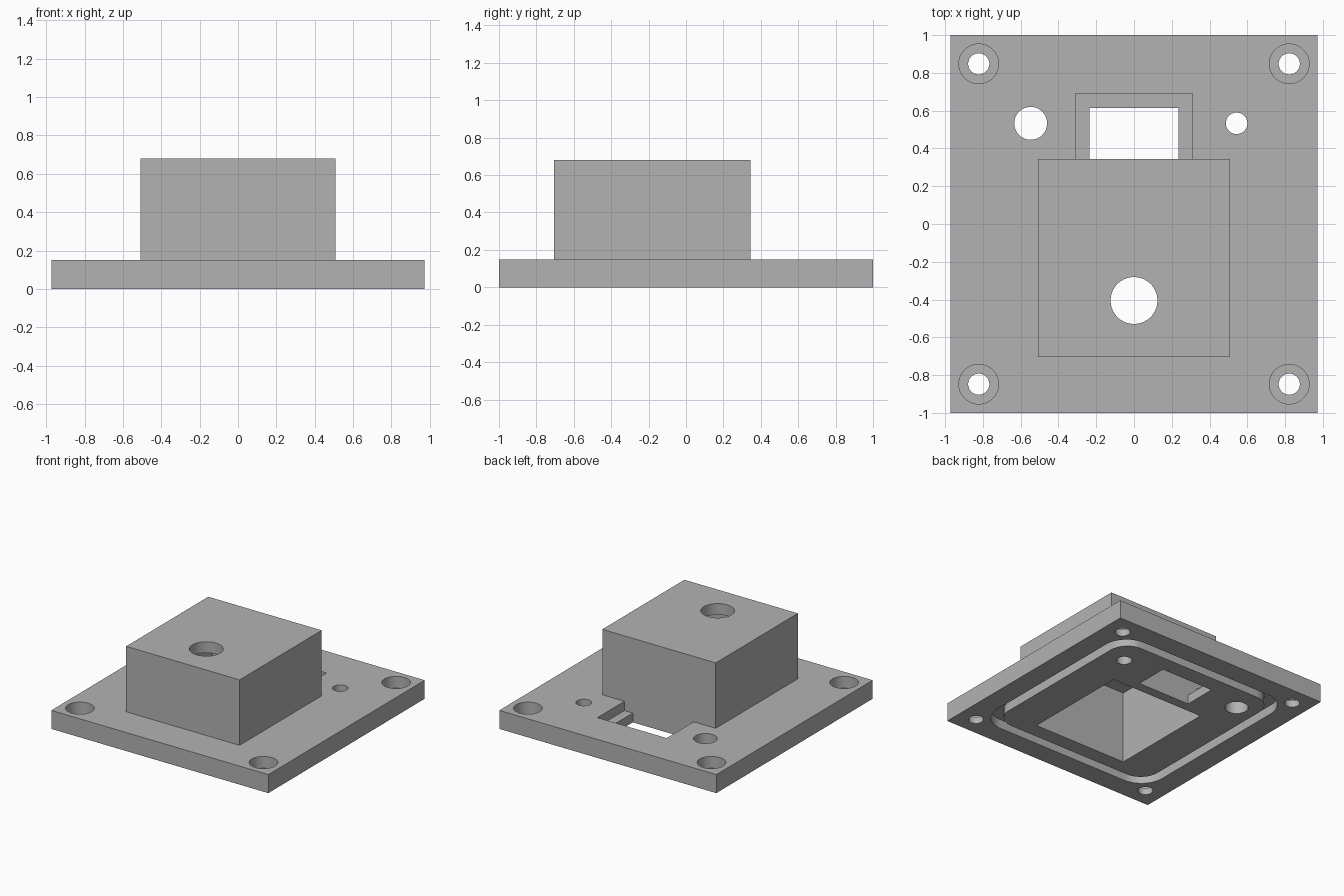
import bpy
import bmesh
from math import cos, sin, pi, radians

default = bpy.data.objects.get("Cube")
if default:
    bpy.data.objects.remove(default, do_unlink=True)

grey = bpy.data.materials.new("plain grey")
grey.use_nodes = True
grey.diffuse_color = (0.45, 0.45, 0.45, 1)
grey.node_tree.nodes["Principled BSDF"].inputs["Base Color"].default_value = grey.diffuse_color

PLATE_TOP = 0.15
HALF_DEPTH = PLATE_TOP / 2
OVER = 0.05  # how far cutters reach past open faces


def make_object(name, bm):
    bmesh.ops.recalc_face_normals(bm, faces=bm.faces)
    mesh = bpy.data.meshes.new(name)
    bm.to_mesh(mesh)
    bm.free()
    mesh.materials.append(grey)
    obj = bpy.data.objects.new(name, mesh)
    bpy.context.collection.objects.link(obj)
    return obj


def prism(name, outline, z0, z1):
    bm = bmesh.new()
    face = bm.faces.new([bm.verts.new((x, y, z0)) for x, y in outline])
    top = bmesh.ops.extrude_face_region(bm, geom=[face])["geom"]
    verts = [v for v in top if isinstance(v, bmesh.types.BMVert)]
    bmesh.ops.translate(bm, verts=verts, vec=(0, 0, z1 - z0))
    return make_object(name, bm)


def block(name, x, y0, y1, z0, z1):
    return prism(name, [(-x, y0), (x, y0), (x, y1), (-x, y1)], z0, z1)


def cylinder(name, x, y, r, z0, z1, n=64):
    ring = [(x + r * cos(2 * pi * i / n), y + r * sin(2 * pi * i / n)) for i in range(n)]
    return prism(name, ring, z0, z1)


def rounded_rect(hx, hy, r, steps=12):
    points = []
    for k, (sx, sy) in enumerate([(1, 1), (-1, 1), (-1, -1), (1, -1)]):
        for i in range(steps + 1):
            a = pi / 2 * (k + i / steps)
            points.append((sx * (hx - r) + r * cos(a), sy * (hy - r) + r * sin(a)))
    return points


def ring_prism(name, outer, inner, z0, z1):
    bm = bmesh.new()
    loops = [[bm.verts.new((x, y, z)) for x, y in line]
             for line, z in ((outer, z0), (outer, z1), (inner, z1), (inner, z0))]
    n = len(outer)
    for k in range(4):
        a, b = loops[k], loops[(k + 1) % 4]
        for i in range(n):
            j = (i + 1) % n
            bm.faces.new((a[i], a[j], b[j], b[i]))
    return make_object(name, bm)


def cut(obj, cutters):
    for c in cutters:
        c.hide_render = True
        mod = obj.modifiers.new(c.name, 'BOOLEAN')
        mod.operation = 'DIFFERENCE'
        mod.solver = 'EXACT'
        mod.object = c
    graph = bpy.context.evaluated_depsgraph_get()
    mesh = bpy.data.meshes.new_from_object(obj.evaluated_get(graph))
    obj.modifiers.clear()
    obj.data = mesh
    for c in cutters:
        bpy.data.objects.remove(c, do_unlink=True)
    bpy.ops.object.select_all(action='DESELECT')
    obj.select_set(True)
    bpy.context.view_layer.objects.active = obj
    bpy.ops.object.shade_smooth_by_angle(angle=radians(30))


# Base plate with its openings
plate = block("base_plate", 0.972, -1, 1, 0, PLATE_TOP)
low, high = -OVER, PLATE_TOP + OVER
cutters = [
    block("cavity_opening", 0.42, -0.625, 0.265, low, high),
    block("window", 0.235, 0.345, 0.615, low, high),
    block("window_recess", 0.31, 0.345, 0.69, HALF_DEPTH, high),
    cylinder("large_hole", -0.547, 0.533, 0.087, low, high),
    cylinder("small_hole", 0.543, 0.533, 0.057, low, high),
    # Seal groove around the underside
    ring_prism("groove", rounded_rect(0.80, 0.83, 0.2),
               rounded_rect(0.72, 0.75, 0.16), low, HALF_DEPTH),
]
# Counterbored screw holes at the corners
for sx in (-1, 1):
    for sy in (-1, 1):
        x, y = sx * 0.822, sy * 0.848
        cutters.append(cylinder("screw_hole", x, y, 0.056, low, high))
        cutters.append(cylinder("counterbore", x, y, 0.105, 0.055, high))
cut(plate, cutters)

# Hollow housing, open to the underside
housing = block("housing", 0.508, -0.705, 0.345, PLATE_TOP, 0.68)
cut(housing, [
    block("cavity", 0.42, -0.625, 0.265, PLATE_TOP - OVER, 0.59),
    cylinder("roof_hole", 0, -0.405, 0.124, 0.5, 0.68 + OVER),
])
